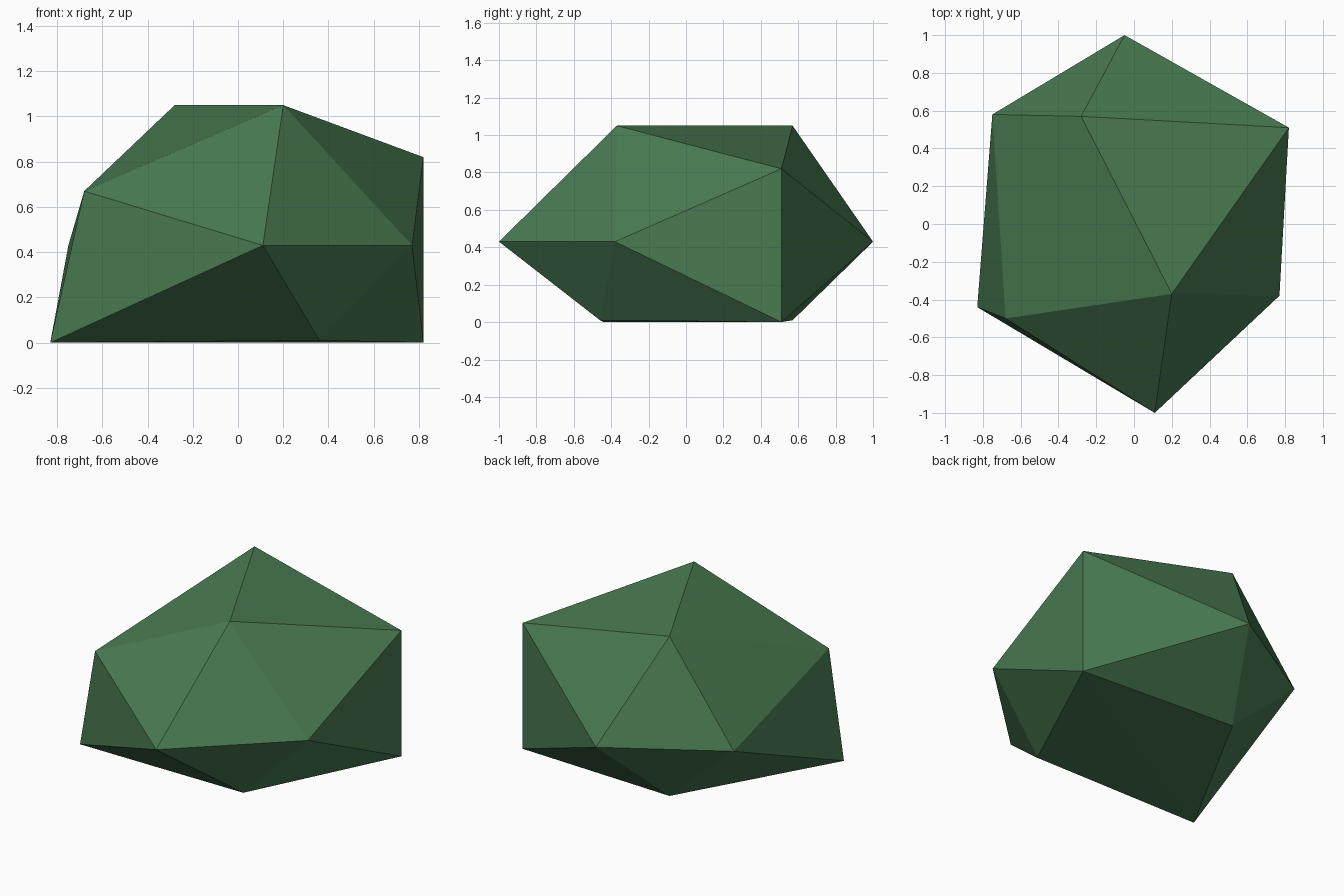
import bpy
import bmesh

cube = bpy.data.objects.get("Cube")
if cube:
    bpy.data.objects.remove(cube, do_unlink=True)

# Foliage colour
green = bpy.data.materials.new("foliage_green")
green.use_nodes = True
colour = (0.066, 0.195, 0.083, 1)
green.diffuse_color = colour
shader = next(n for n in green.node_tree.nodes if n.type == "BSDF_PRINCIPLED")
shader.inputs["Base Color"].default_value = colour
shader.inputs["Roughness"].default_value = 0.9

# Corners of the lopsided, flat-bottomed twenty-sided clump
crown = [(0.2, -0.37, 1.05), (-0.28, 0.57, 1.05)]
shoulders = [(0.82, 0.51, 0.82), (-0.68, -0.5, 0.67)]
waist = [(-0.05, 1, 0.43), (-0.75, 0.58, 0.43),
         (0.77, -0.38, 0.43), (0.11, -1, 0.43)]
base = [(0.82, 0.51, 0), (-0.83, -0.44, 0),
        (0.36, -0.46, 0.01), (-0.28, 0.57, 0.01)]

# Skin the corners with flat facets
bm = bmesh.new()
for corner in crown + shoulders + waist + base:
    bm.verts.new(corner)
bmesh.ops.convex_hull(bm, input=bm.verts[:])
bmesh.ops.recalc_face_normals(bm, faces=bm.faces[:])
for face in bm.faces:
    face.smooth = False

mesh = bpy.data.meshes.new("bush")
bm.to_mesh(mesh)
bm.free()
mesh.materials.append(green)
bush = bpy.data.objects.new("bush", mesh)
bpy.context.collection.objects.link(bush)
